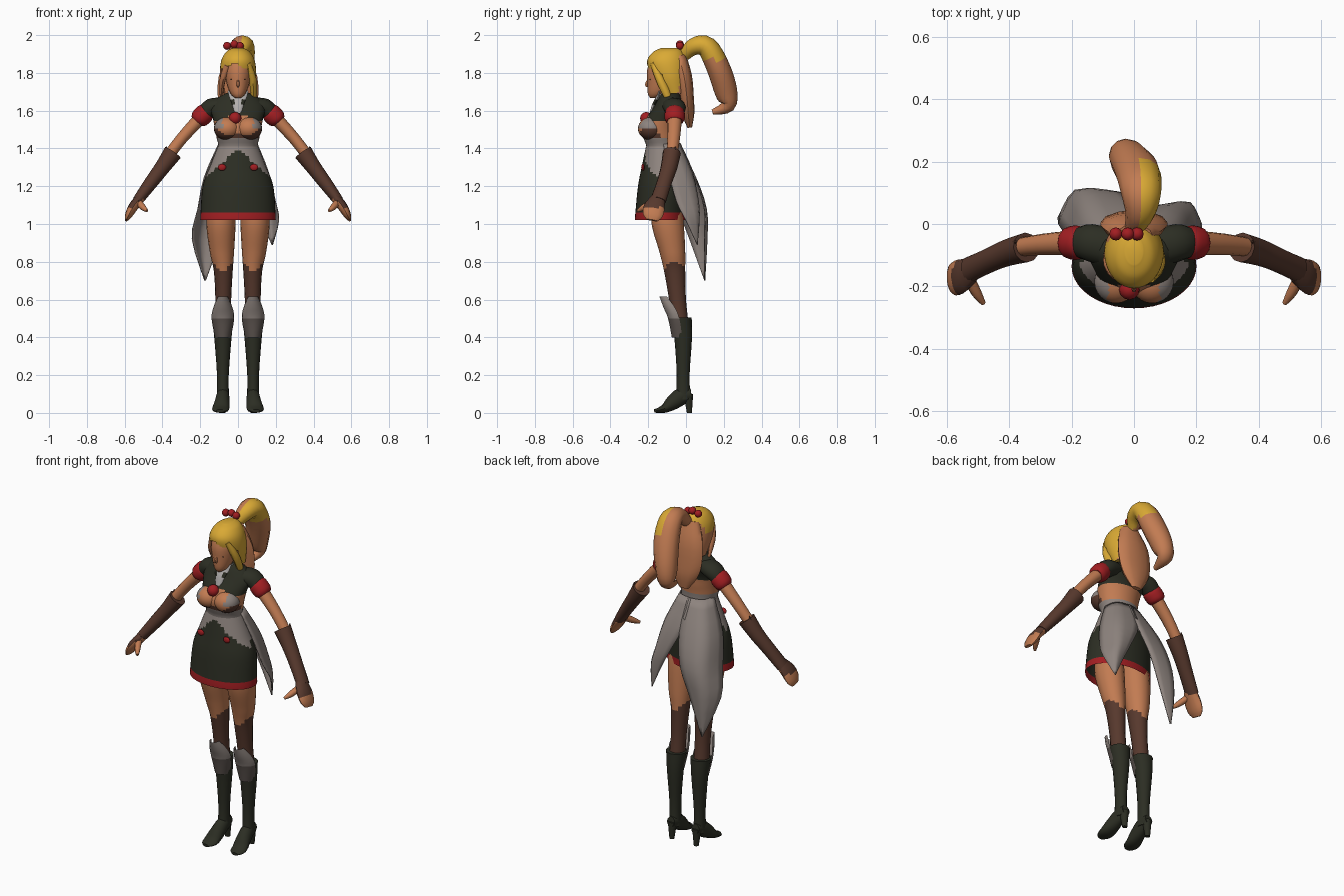
import bpy, bmesh, math
from mathutils import Vector

cube = bpy.data.objects.get("Cube")
if cube:
    bpy.data.objects.remove(cube, do_unlink=True)

COLOURS = {
    "skin": (.54, .2, .085), "gold": (.7, .4, .035), "dark_cloth": (.025, .027, .017),
    "red": (.36, .013, .016), "brown": (.095, .04, .026), "grey": (.27, .23, .21),
    "dark_grey": (.11, .09, .08), "lace": (.45, .43, .42),
}
NAMES = list(COLOURS)
MATERIALS = []
for label, rgb in COLOURS.items():
    mat = bpy.data.materials.new(label)
    mat.use_nodes = True
    mat.diffuse_color = (*rgb, 1)
    shader = mat.node_tree.nodes["Principled BSDF"]
    shader.inputs["Base Color"].default_value = (*rgb, 1)
    shader.inputs["Roughness"].default_value = .8
    MATERIALS.append(mat)


def finish(name, bm, rule, angle=50):
    """Colour the faces by a name or a rule (None deletes the face) and link the object."""
    bmesh.ops.recalc_face_normals(bm, faces=bm.faces[:])
    unwanted = []
    for face in bm.faces:
        label = rule(face.calc_center_median(), face.normal) if callable(rule) else rule
        if label is None:
            unwanted.append(face)
        else:
            face.material_index = NAMES.index(label)
    bmesh.ops.delete(bm, geom=unwanted, context="FACES")
    mesh = bpy.data.meshes.new(name)
    bm.to_mesh(mesh)
    bm.free()
    for mat in MATERIALS:
        mesh.materials.append(mat)
    obj = bpy.data.objects.new(name, mesh)
    bpy.context.collection.objects.link(obj)
    bpy.ops.object.select_all(action="DESELECT")
    obj.select_set(True)
    bpy.context.view_layer.objects.active = obj
    bpy.ops.object.shade_smooth_by_angle(angle=math.radians(angle))
    return obj


def blend(rows, steps):
    """Smooth in-between rows through the given ones."""
    out = []
    for i in range(len(rows) - 1):
        a, b, c, d = (rows[min(max(i + k, 0), len(rows) - 1)] for k in (-1, 0, 1, 2))
        for s in range(steps):
            t = s / steps
            out.append([q + t / 2 * (r - p + t * (2*p - 5*q + 4*r - w + t * (3*(q - r) + w - p)))
                        for p, q, r, w in zip(a, b, c, d)])
    return out + [rows[-1]]


def loft(name, rows, rule, ref=(1, 0, 0), level=False, sides=12, steps=3, mirror=1):
    """Skin elliptical sections (x, y, z, radius along ref, other radius)."""
    rows = blend(rows, steps)
    mids = [Vector((r[0] * mirror, r[1], r[2])) for r in rows]
    bm = bmesh.new()
    rings = []
    for i, row in enumerate(rows):
        along = mids[min(i + 1, len(mids) - 1)] - mids[max(i - 1, 0)]
        along = Vector((0, 0, 1)) if level else along.normalized()
        u = Vector(ref)
        u = (u - along * u.dot(along)).normalized()
        v = along.cross(u)
        angles = [math.tau * k / sides for k in range(sides)]
        rings.append([bm.verts.new(mids[i] + u * math.cos(a) * row[3] + v * math.sin(a) * row[4])
                      for a in angles])
    for low, high in zip(rings, rings[1:]):
        for k in range(sides):
            n = (k + 1) % sides
            bm.faces.new((low[k], low[n], high[n], high[k]))
    bm.faces.new(rings[0])
    bm.faces.new(rings[-1])
    return finish(name, bm, rule)


def ball(name, centre, radius, rule, squash=(1, 1, 1), detail=12):
    bm = bmesh.new()
    bmesh.ops.create_uvsphere(bm, u_segments=detail, v_segments=detail * 2 // 3, radius=radius)
    bmesh.ops.scale(bm, vec=squash, verts=bm.verts)
    bmesh.ops.translate(bm, vec=centre, verts=bm.verts)
    return finish(name, bm, rule)


def torso_colour(c, n):
    if c.z < 1.455:
        return "grey"
    if c.z < 1.55 or (c.y < -.15 and abs(c.x) < .06 and c.z < 1.58):
        return "brown" if c.z < 1.475 and c.y < -.13 else "skin"
    return "dark_cloth"


def skirt_colour(c, n):
    if abs(n.z) > .9:
        return None
    if c.z < 1.055:
        return "red"
    edge = 1.4 - .9 * abs(c.x) if c.y < -.12 else 1.27
    return "grey" if c.z > edge else "dark_cloth"


def bust_colour(c, n):
    outward = abs(c.x) - .07
    if c.z < 1.475 + .6 * max(0, outward):
        return "brown"
    return "grey" if outward > .012 and c.z > 1.51 else "skin"


def hair_colour(c, n):
    drop = max(0, 1.8 - c.z)
    if c.y < -.12 + .3 * drop and c.z < 1.85 - .5 * abs(c.x + .02):
        return None
    back = -.05 if c.x < 0 and c.z < 1.88 else -.015
    tan = c.y > back - .3 * drop or (c.x < -.04 and c.z < 1.82)
    return "skin" if tan else "gold"


# Torso, neck and skirt
loft("torso", [(0, -.125, 1.3, .13, .1), (0, -.125, 1.4, .104, .084), (0, -.133, 1.455, .113, .092),
               (0, -.135, 1.505, .122, .1), (0, -.12, 1.56, .133, .09), (0, -.09, 1.62, .145, .08),
               (0, -.085, 1.67, .105, .06), (0, -.09, 1.7, .045, .045)],
     torso_colour, level=True, sides=32, steps=4)
loft("neck", [(0, -.09, 1.62, .04, .04), (0, -.1, 1.74, .034, .036)], "skin", level=True)
loft("collar", [(0, -.1, 1.65, .056, .055), (0, -.1, 1.7, .05, .048)],
     lambda c, n: None if abs(n.z) > .9 else "lace" if c.y < -.1 else "dark_cloth", level=True)
loft("neck_frill", [(0, -.185, 1.585, .018, .008), (0, -.17, 1.63, .03, .01),
                    (0, -.15, 1.67, .046, .01), (0, -.14, 1.705, .055, .008)],
     lambda c, n: "dark_cloth" if 1.625 < c.z < 1.66 and abs(c.x) > .012 else "lace", sides=12)
loft("skirt", [(0, -.135, 1.02, .2, .135), (0, -.134, 1.06, .198, .134), (0, -.124, 1.2, .187, .13),
               (0, -.122, 1.3, .15, .113), (0, -.125, 1.41, .106, .087)],
     skirt_colour, level=True, sides=40, steps=8)
ball("chest_bow", (-.015, -.21, 1.56), .033, "red")

# Head and face
loft("head", [(0, -.17, 1.668, .016, .02), (0, -.15, 1.69, .04, .052), (0, -.125, 1.75, .062, .08),
              (0, -.115, 1.82, .07, .09), (0, -.11, 1.9, .05, .065)], "skin", level=True, sides=16)
loft("nose", [(0, -.197, 1.77, .005, .005), (0, -.208, 1.738, .009, .011),
              (0, -.2, 1.727, .005, .005)], "skin", sides=6)
ball("lips", (0, -.196, 1.708), .01, "brown", (1, .4, .25))

# Hair
loft("hair_cap", [(0, -.06, 1.69, .08, .065), (0, -.085, 1.78, .095, .098), (0, -.1, 1.86, .09, .106),
                  (0, -.095, 1.91, .064, .08), (0, -.085, 1.932, .028, .045)],
     hair_colour, level=True, sides=32, steps=6)
loft("back_hair", [(0, -.04, 1.89, .06, .04), (0, -.01, 1.78, .102, .042), (0, .006, 1.66, .106, .036),
                   (0, .012, 1.58, .08, .032), (0, .02, 1.51, .03, .012)], "skin")
loft("ponytail", [(0, -.01, 1.89, .03, .03), (.02, .04, 1.938, .05, .046), (.022, .11, 1.937, .066, .056),
                  (.01, .17, 1.83, .072, .062), (-.02, .212, 1.7, .06, .06),
                  (-.03, .22, 1.625, .044, .038), (-.03, .14, 1.592, .012, .014)],
     lambda c, n: "gold" if c.z > 1.87 and c.x > .01 else "skin", steps=4)
loft("left_lock", [(.05, -.175, 1.85, .018, .015), (.077, -.14, 1.77, .02, .022),
                   (.083, -.1, 1.68, .016, .02), (.08, -.085, 1.62, .004, .005)], "gold", sides=8)
loft("right_lock", [(-.055, -.165, 1.84, .018, .015), (-.082, -.13, 1.76, .016, .022),
                    (-.09, -.08, 1.66, .005, .008)], "skin", sides=8)
for x in (-.038, 0, .03):
    ball("hair_bead", (x - .02, -.032, 1.943 + (.008 if x == 0 else 0)), .021, "red")


def coat_tail(name, side, rows):
    """A curved sheet hanging from the waist."""
    bm = bmesh.new()
    grid = []
    for row in blend(rows, 3):
        z = row[0]
        grid.append([bm.verts.new((x * side, y, z))
                     for x, y in blend([row[1:3], row[3:5], row[5:7]], 3)])
    for top, low in zip(grid, grid[1:]):
        for k in range(len(top) - 1):
            bm.faces.new((top[k], top[k + 1], low[k + 1], low[k]))
    obj = finish(name, bm, "grey")
    obj.modifiers.new("thickness", "SOLIDIFY").thickness = .006


coat_tail("right_coat_tail", -1,
          [(1.43, .102, -.12, .075, -.05, -.01, -.03), (1.25, .18, -.09, .14, .04, -.01, .05),
           (1.08, .215, -.04, .17, .1, .03, .1), (.92, .245, .02, .19, .11, .09, .1),
           (.7, .178, .1, .175, .102, .17, .1)])
coat_tail("left_coat_tail", 1,
          [(1.43, .102, -.12, .075, -.05, -.01, -.03), (1.27, .165, -.09, .13, .02, 0, .04),
           (1.12, .2, -.05, .16, .06, .07, .06), (1.02, .218, 0, .18, .07, .12, .06),
           (.89, .185, .06, .182, .062, .178, .06)])

# Paired parts
for side, tag in ((1, "left_"), (-1, "right_")):
    ball(tag + "bust", (side * .058, -.185, 1.505), .066, bust_colour, (1.05, 1.05, .92), 24)
    ball(tag + "hip_bow", (side * .085, -.228, 1.3), .018, "red", (1.2, .5, 1))
    ball(tag + "eye", (side * .028, -.19, 1.765), .01, "brown", (1.2, .35, .4))

    # Arm: sleeve, red cuff, bare arm, long glove and hand
    arm = dict(ref=(0, 1, 0), mirror=side)
    loft(tag + "sleeve", [(.08, -.075, 1.63, .06, .04), (.14, -.06, 1.616, .06, .049),
                          (.175, -.06, 1.585, .05, .044)], "dark_cloth", **arm)
    loft(tag + "cuff", [(.162, -.06, 1.597, .046, .044), (.176, -.06, 1.585, .054, .052),
                        (.205, -.06, 1.557, .053, .05), (.218, -.06, 1.543, .042, .036)], "red", **arm)
    loft(tag + "arm", [(.19, -.06, 1.57, .04, .036), (.29, -.065, 1.462, .034, .031),
                       (.37, -.075, 1.36, .03, .03)], "skin", **arm)
    loft(tag + "glove", [(.345, -.075, 1.378, .048, .05), (.4, -.09, 1.3, .044, .041),
                         (.46, -.115, 1.22, .04, .036), (.53, -.147, 1.125, .042, .028)], "brown", **arm)
    loft(tag + "glove_point", [(.4, -.075, 1.32, .03, .022), (.378, -.055, 1.41, .003, .003)],
         "brown", sides=6, **arm)
    loft(tag + "hand", [(.52, -.147, 1.135, .04, .026), (.555, -.168, 1.09, .056, .026),
                        (.58, -.175, 1.045, .052, .019), (.592, -.18, 1.02, .03, .008)],
         lambda c, n: "brown" if n.z > .1 and c.z > 1.085 else "skin", **arm)
    loft(tag + "thumb", [(.53, -.17, 1.12, .018, .018), (.505, -.22, 1.09, .017, .017),
                         (.482, -.255, 1.07, .008, .008)], "skin", sides=8, mirror=side)

    # Leg: thigh with stocking, boot, foot, heel and knee guard
    leg = dict(level=True, mirror=side, sides=16)
    loft(tag + "leg", [(.085, -.105, 1.14, .07, .075), (.09, -.097, 1, .077, .085),
                       (.085, -.072, .85, .064, .068), (.078, -.06, .75, .05, .056),
                       (.078, -.045, .6, .042, .045), (.08, -.03, .46, .044, .045)],
         lambda c, n: "brown" if c.z < .73 + .07 * abs(n.x) else "skin", steps=8, **leg)
    loft(tag + "boot", [(.08, -.025, .505, .057, .055), (.08, -.015, .4, .046, .047),
                        (.08, -.015, .2, .031, .034), (.08, -.015, .07, .033, .04)], "dark_cloth", **leg)
    loft(tag + "foot", [(.08, .028, .1, .025, .03), (.08, -.02, .09, .034, .045),
                        (.085, -.07, .055, .04, .04), (.091, -.11, .025, .045, .025),
                        (.094, -.145, .014, .04, .014), (.095, -.168, .01, .02, .009)],
         "dark_cloth", mirror=side)
    loft(tag + "heel", [(.08, .012, .1, .026, .026), (.08, .018, 0, .014, .013)], "dark_cloth", **leg)
    loft(tag + "knee_guard", [(.08, -.02, .4, .042, .055), (.08, -.035, .5, .06, .06),
                              (.08, -.06, .56, .05, .06), (.08, -.1, .615, .026, .04)],
         lambda c, n: None if n.y > .1 or abs(n.z) > .9 else "grey" if c.z > .5 else "dark_grey", **leg)
